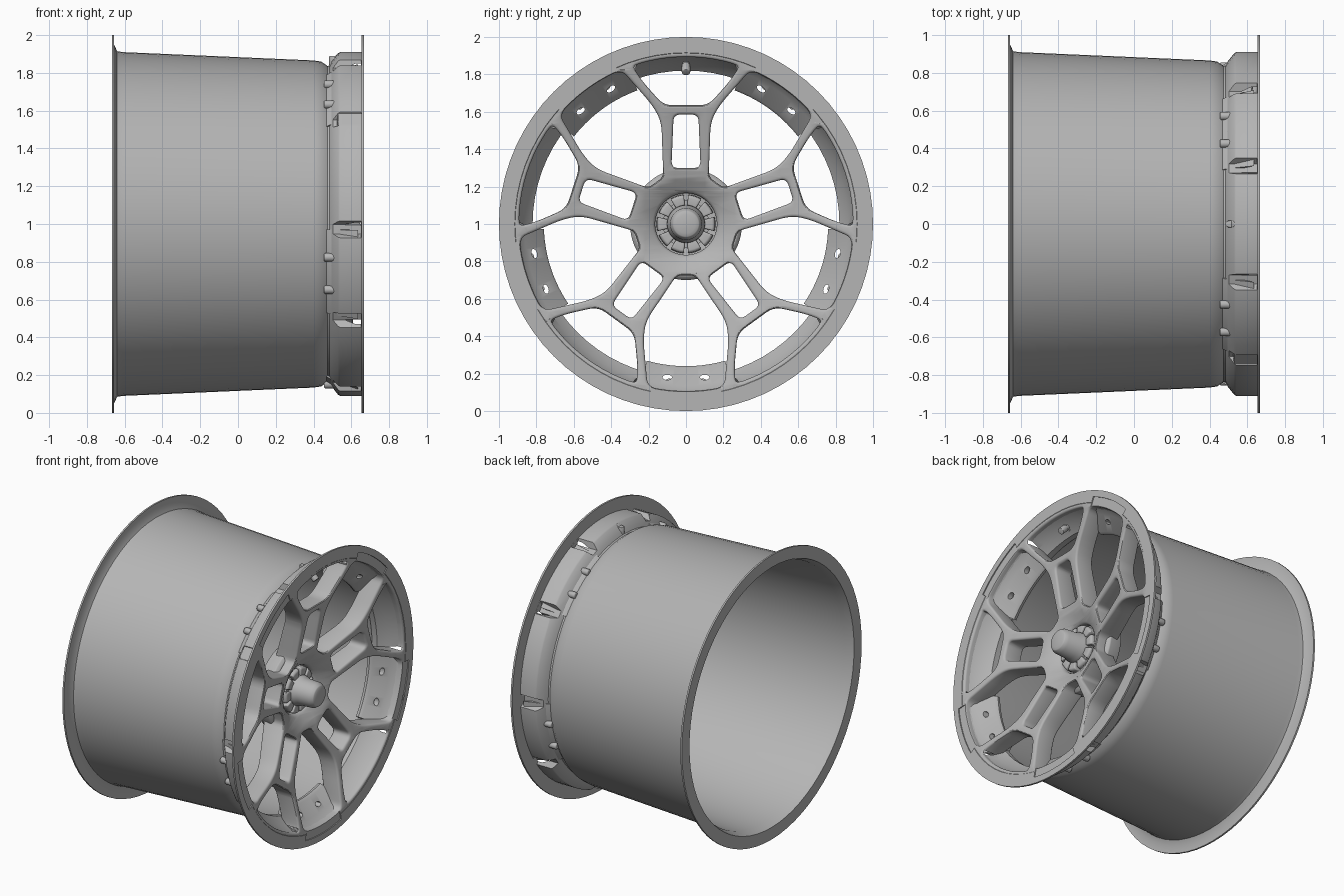
import bpy, bmesh, math
from math import sin, cos, radians, pi
from mathutils import Vector, Matrix

if "Cube" in bpy.data.objects:
    bpy.data.objects.remove(bpy.data.objects["Cube"])

SPOKES = [90 + 72 * k for k in range(5)]
WINDOWS = [54 + 72 * k for k in range(5)]
GROOVES = [a + s for a in SPOKES for s in (-19.8, 19.8)]

grey = bpy.data.materials.new("dark_grey")
grey.diffuse_color = (.46, .46, .46, 1)
grey.use_nodes = True
grey.node_tree.nodes["Principled BSDF"].inputs["Base Color"].default_value = grey.diffuse_color


def finish(ob, bevel=0, cutters=()):
    """Apply bevel and cuts, then smooth the shading."""
    for c in cutters:
        m = ob.modifiers.new("cut", 'BOOLEAN')
        m.object, m.operation, m.solver = c, 'DIFFERENCE', 'EXACT'
    if bevel:
        m = ob.modifiers.new("bevel", 'BEVEL')
        m.width, m.segments, m.angle_limit = bevel, 3, radians(28)
    if ob.modifiers:
        dg = bpy.context.evaluated_depsgraph_get()
        me = bpy.data.meshes.new_from_object(ob.evaluated_get(dg))
        ob.modifiers.clear()
        ob.data = me
    ob.data.materials.clear()
    ob.data.materials.append(grey)
    bpy.ops.object.select_all(action='DESELECT')
    ob.select_set(True)
    bpy.context.view_layer.objects.active = ob
    bpy.ops.object.shade_smooth_by_angle(angle=radians(32))
    return ob


def make(name, bm):
    bmesh.ops.remove_doubles(bm, verts=bm.verts, dist=1e-5)
    bmesh.ops.recalc_face_normals(bm, faces=bm.faces)
    me = bpy.data.meshes.new(name)
    bm.to_mesh(me)
    bm.free()
    ob = bpy.data.objects.new(name, me)
    bpy.context.collection.objects.link(ob)
    return ob


def sweep(name, prof, angles=None, half=180, n=64, flare=0):
    """Sweep an (x, radius) profile about the axle: full turn or sectors."""
    bm = bmesh.new()
    full = angles is None
    for mid in angles or [0]:
        rings = []
        for i in range(n if full else n + 1):
            ring = []
            for x, r in prof:
                t = radians(mid + half * (2 * i / n - 1) * (1 + flare * (r - .87)))
                ring.append(bm.verts.new((x, r * cos(t), 1 + r * sin(t))))
            rings.append(ring)
        for i in range(n):
            a, b = rings[i], rings[(i + 1) % len(rings)]
            for j in range(len(prof)):
                k = (j + 1) % len(prof)
                if prof[j][1] or prof[k][1]:
                    bm.faces.new((a[j], a[k], b[k], b[j]))
        if not full:
            bm.faces.new(rings[0])
            bm.faces.new(rings[-1])
    return make(name, bm)


def rods(name, angles, lateral, x0, x1, r0, r1, rad, squash=1):
    """Small cylinders from (x0, r0) to (x1, r1) at lateral offsets."""
    bm = bmesh.new()
    for a in angles:
        t = radians(a)
        rv, tv = Vector((0, cos(t), sin(t))), Vector((0, -sin(t), cos(t)))
        for s in lateral:
            p = Vector((x0, 0, 1)) + rv * r0 + tv * s
            q = Vector((x1, 0, 1)) + rv * r1 + tv * s
            d = (q - p).normalized()
            rot = Matrix((tv * squash, d.cross(tv), d)).transposed().to_4x4()
            bmesh.ops.create_cone(bm, cap_ends=True, segments=16, radius1=rad, radius2=rad,
                                  depth=(q - p).length,
                                  matrix=Matrix.Translation((p + q) / 2) @ rot)
    return make(name, bm)


def hole(side, arc_r=None):
    """Mirrored window outline from right-hand (u, v, fillet) points."""
    pts = list(side)
    if arc_r:
        a = math.atan2(side[-1][0], side[-1][1]) - .04
        pts += [(arc_r * sin(a * k / 5), arc_r * cos(a * k / 5), .03 if abs(k) == 5 else 0)
                for k in range(5, -6, -1)]
    pts += [(-u, v, f) for u, v, f in reversed(side)]
    out = []
    for i, (u, v, f) in enumerate(pts):
        if not f:
            out.append((u, v))
            continue
        ends = []
        for w in (pts[i - 1], pts[(i + 1) % len(pts)]):
            du, dv = w[0] - u, w[1] - v
            d = math.hypot(du, dv)
            k = min(f, d * .45) / d
            ends.append((u + du * k, v + dv * k))
        for s in range(6):
            t = s / 5
            out.append(tuple((1 - t) ** 2 * ends[0][c] + 2 * t * (1 - t) * (u, v)[c]
                             + t * t * ends[1][c] for c in (0, 1)))
    return out


def turned(pts, ang):
    t = radians(ang - 90)
    return [(u * cos(t) - v * sin(t), u * sin(t) + v * cos(t)) for u, v in pts]


def lerp(table, r):
    for (r0, x0), (r1, x1) in zip(table, table[1:]):
        if r <= r1:
            return x0 + (x1 - x0) * max(0, r - r0) / (r1 - r0)
    return table[-1][1]


# cutters: slots, shallow lip recesses, grooves between the outer blocks
slots = rods("slot_cutter", WINDOWS, (-.1, .1), .38, .60, .82, .82, .014, 1.8)
recess = sweep("recess_cutter", [(.659, .86), (.659, .955), (.70, .955), (.70, .86)], WINDOWS, 12, 12)
groove = sweep("groove_cutter", [(.44, .868), (.44, .93), (.652, .93), (.652, .868)], GROOVES, 1.7, 2, 16)
trim = sweep("trim_cutter", [(.40, .904), (.40, 1.1), (.656, 1.1), (.656, .904)], n=72)
for c in (slots, recess, groove, trim):
    c.hide_render = True

# barrel with both flanges
barrel = sweep("barrel", [
    (-.668, 1), (-.656, 1), (-.656, .95), (-.64, .915), (-.61, .91), (.40, .866), (.44, .86),
    (.475, .836), (.485, .84), (.497, .862), (.53, .904), (.54, .91), (.653, .91), (.653, 1), (.666, 1),
    (.666, .916), (.655, .904), (.635, .897), (.56, .865), (.51, .82), (.47, .82), (.44, .845),
    (.40, .85), (-.61, .895), (-.668, .915)], n=72)
finish(barrel, 0, (slots, recess, groove))

# sloped shelves at the outer end of the large windows
shelf = sweep("window_shelf", [(.635, .90), (.58, .865), (.515, .77), (.495, .76), (.475, .765),
                               (.465, .838), (.50, .86)], WINDOWS, 16, 14)
finish(shelf, 0, (slots,))
finish(rods("slot_boss", WINDOWS, (-.09, .09), .455, .53, .848, .848, .022), .008)

# spoke face: flat outline with windows, dished afterwards
inner = hole([(.078, .30, .035), (.066, .585, .035)])
outer = hole([(.12, .635, .05), (.235, .765, .06), (.285, .84, .05)], .893)
large = hole([(.05, .275, .03), (.215, .52, .06), (.228, .62, .06), (.207, .85, .03)], .893)
loops = [[(r * cos(2 * pi * i / 72), r * sin(2 * pi * i / 72)) for i in range(72)] for r in (.945, .165)]
for a in SPOKES:
    loops += [turned(inner, a), turned(outer, a), turned(large, a + 36)]
cu = bpy.data.curves.new("face_outline", 'CURVE')
cu.dimensions, cu.fill_mode = '2D', 'BOTH'
cu.extrude, cu.bevel_depth, cu.bevel_resolution, cu.offset = .03, .014, 2, -.014
for lp in loops:
    sp = cu.splines.new('POLY')
    sp.points.add(len(lp) - 1)
    for p, (u, v) in zip(sp.points, lp):
        p.co = (u, v, 0, 1)
    sp.use_cyclic_u = True
tmp = bpy.data.objects.new("face_outline", cu)
bpy.context.collection.objects.link(tmp)
dg = bpy.context.evaluated_depsgraph_get()
me = bpy.data.meshes.new_from_object(tmp.evaluated_get(dg))
bpy.data.objects.remove(tmp)
bm = bmesh.new()
bm.from_mesh(me)
bmesh.ops.remove_doubles(bm, verts=bm.verts, dist=1e-5)
for i in range(-12, 12):
    for no in ((1, 0, 0), (0, 1, 0)):
        bmesh.ops.bisect_plane(bm, geom=bm.verts[:] + bm.edges[:] + bm.faces[:], dist=1e-5,
                               plane_co=(i * .08 + .021, i * .08 + .021, 0), plane_no=no)
FRONT = [(.165, .47), (.25, .525), (.30, .54), (.60, .605), (.89, .664)]
BACK = [(.165, .35), (.30, .38), (.60, .47), (.90, .53)]
for vt in bm.verts:
    u, v, w = vt.co
    r = math.hypot(u, v)
    x = lerp(FRONT, r) + w - .044 if w > 0 else lerp(BACK, r) + w + .044
    vt.co = (x, u, 1 + v)
finish(make("spoke_face", bm), 0, (trim, recess, groove))
for c in (slots, recess, groove, trim):
    bpy.data.objects.remove(c)

# hub behind the spokes with a recessed seat
finish(sweep("hub", [(.33, 0), (.33, .26), (.35, .29), (.44, .30), (.46, .28), (.46, .172),
                     (.425, .165), (.425, 0)]), .006)

# centre lock: toothed ring, collar and cap
finish(sweep("lock_tooth", [(.42, .10), (.42, .158), (.475, .155), (.485, .145), (.485, .10)],
             [36 * k for k in range(10)], 14, 4), .006)
finish(sweep("lock_collar", [(.42, 0), (.42, .125), (.462, .125), (.462, 0)], n=48))
finish(sweep("centre_cap", [(.42, 0), (.42, .105), (.50, .10), (.52, .09), (.61, .085), (.635, .07),
                            (.642, .05), (.642, 0)], n=48), .004)

# valve: stem in the top window and its seat outside
finish(rods("valve_stem", [90], [0], .52, .60, .895, .82, .017), .004)
finish(rods("valve_tip", [90], [0], .57, .61, .85, .81, .023), .004)
finish(rods("valve_seat", [90], [0], .512, .512, .84, .89, .03, .65), .004)
